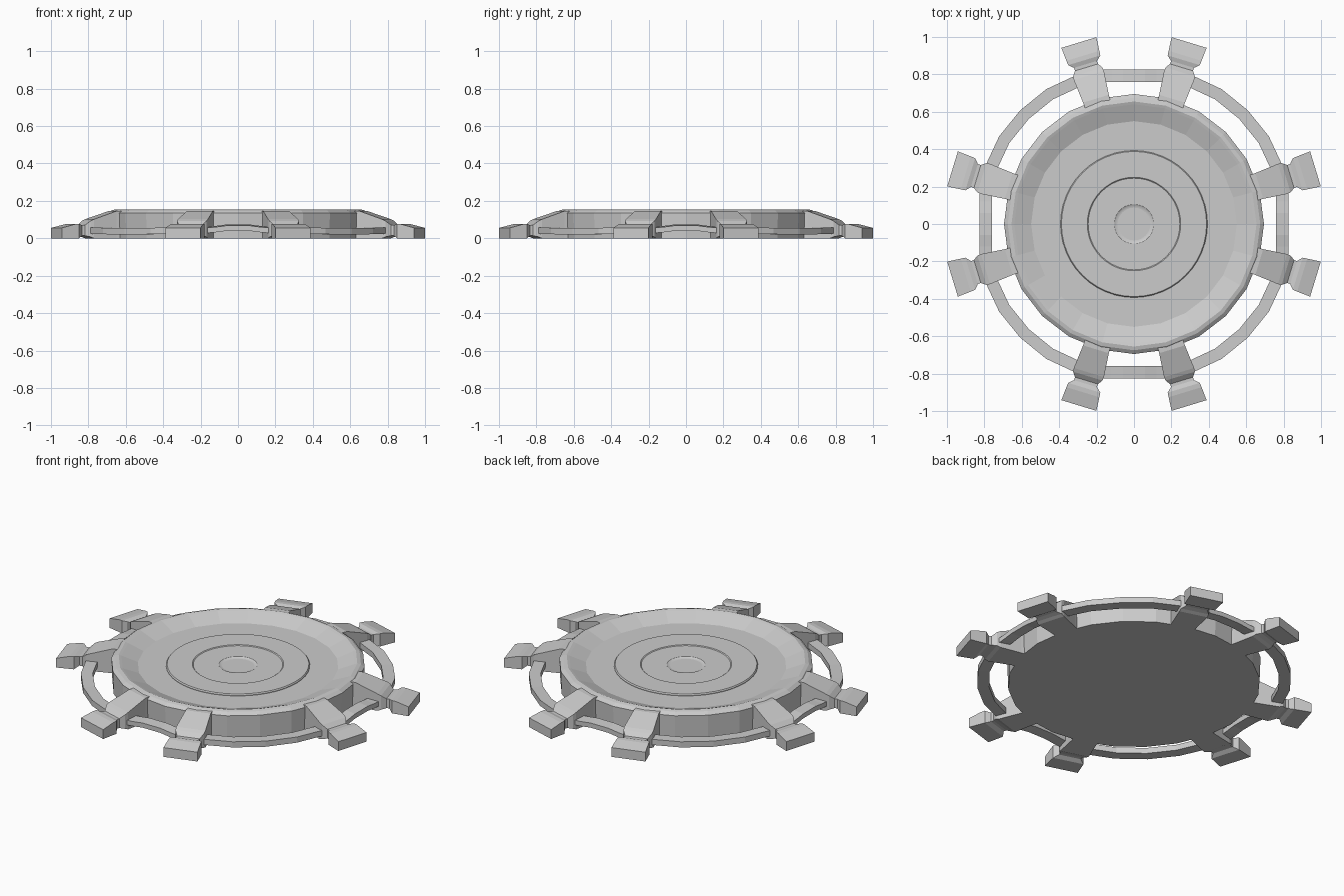
import bpy, bmesh, math

if "Cube" in bpy.data.objects:
    bpy.data.objects.remove(bpy.data.objects["Cube"])


def finish(bm, name, smooth=None):
    bmesh.ops.remove_doubles(bm, verts=bm.verts, dist=1e-5)
    bmesh.ops.recalc_face_normals(bm, faces=bm.faces)
    me = bpy.data.meshes.new(name)
    bm.to_mesh(me)
    bm.free()
    ob = bpy.data.objects.new(name, me)
    bpy.context.collection.objects.link(ob)
    if smooth:
        bpy.ops.object.select_all(action='DESELECT')
        ob.select_set(True)
        bpy.context.view_layer.objects.active = ob
        bpy.ops.object.shade_smooth_by_angle(angle=math.radians(smooth))
    return ob


def lathe(name, profile, segs, smooth=None):
    bm = bmesh.new()
    rows = [[bm.verts.new((r * math.cos(2 * math.pi * i / segs),
                           r * math.sin(2 * math.pi * i / segs), z))
             for i in range(segs)] for r, z in profile]
    for a, b in zip(rows, rows[1:]):
        for i in range(segs):
            j = (i + 1) % segs
            bm.faces.new((a[i], a[j], b[j], b[i]))
    bm.faces.new(rows[0])
    bm.faces.new(rows[-1])
    return finish(bm, name, smooth)


def loft(name, sections):
    # joins quad sections into a closed bar
    bm = bmesh.new()
    rows = [[bm.verts.new(p) for p in s] for s in sections]
    for a, b in zip(rows, rows[1:]):
        for i in range(4):
            j = (i + 1) % 4
            bm.faces.new((a[i], a[j], b[j], b[i]))
    bm.faces.new(rows[0])
    bm.faces.new(rows[-1])
    return finish(bm, name)


# Dish body with bevelled rim and sloped inside
lathe("dish_body", [(0.69, 0), (0.695, 0.135), (0.675, 0.15), (0.655, 0.155),
                    (0.64, 0.15), (0.55, 0.115)], 24)

# Raised band, sunken inner floor and shallow central bowl
bowl = [(0.105 * math.cos(t * math.pi / 12), 0.121 - 0.011 * math.sin(t * math.pi / 12))
        for t in range(6)]
lathe("dish_floor_rings", [(0.393, 0.11), (0.393, 0.118), (0.388, 0.125),
                           (0.25, 0.125), (0.245, 0.121)] + bowl, 48, 30)

# Arms: radius, half width, bottom, top
ARM = [(0.64, 0.07, 0.0, 0.148), (0.70, 0.072, 0.0, 0.146), (0.83, 0.084, 0.0, 0.102),
       (0.85, 0.082, 0.008, 0.092), (0.875, 0.064, 0.014, 0.07), (0.892, 0.064, 0.014, 0.07),
       (0.915, 0.09, 0.0, 0.077), (0.94, 0.092, 0.0, 0.075), (1.014, 0.098, 0.0, 0.056)]


def arm_section(u, w, z0, z1, ang):
    c, s = math.cos(ang), math.sin(ang)
    return [(u * c - v * s, u * s + v * c, z)
            for v, z in ((-w, z0), (w, z0), (w, z1), (-w, z1))]


def ring_section(ang, ro, ri, z0, z1):
    c, s = math.cos(ang), math.sin(ang)
    return [(r * c, r * s, z) for r, z in ((ri, z0), (ro, z0), (ro, z1), (ri, z1))]


for k in range(4):
    base = k * math.pi / 2
    for side, sign in (("a", 1), ("b", -1)):
        ang = base + sign * math.radians(16.9)
        loft(f"arm_{k}_{side}", [arm_section(*p, ang) for p in ARM])

    # Short arched straight bar between the paired arms
    bar = []
    for v, z in ((-0.2, 0.03), (-0.12, 0.036), (-0.06, 0.044),
                 (0.06, 0.044), (0.12, 0.036), (0.2, 0.03)):
        c, s = math.cos(base), math.sin(base)
        bar.append([(u * c - v * s, u * s + v * c, h) for u, h in
                    ((0.76, z), (0.825, z - 0.004), (0.825, z + 0.024), (0.76, z + 0.03))])
    loft(f"arched_bar_{k}", bar)

    # Long curved bar across the diagonal gap
    loft(f"curved_bar_{k}", [ring_section(base + math.radians(d), 0.86, 0.795, z, z + 0.034)
                             for d, z in ((17, 0.026), (33, 0.022), (45, 0.02),
                                          (57, 0.022), (73, 0.026))])
